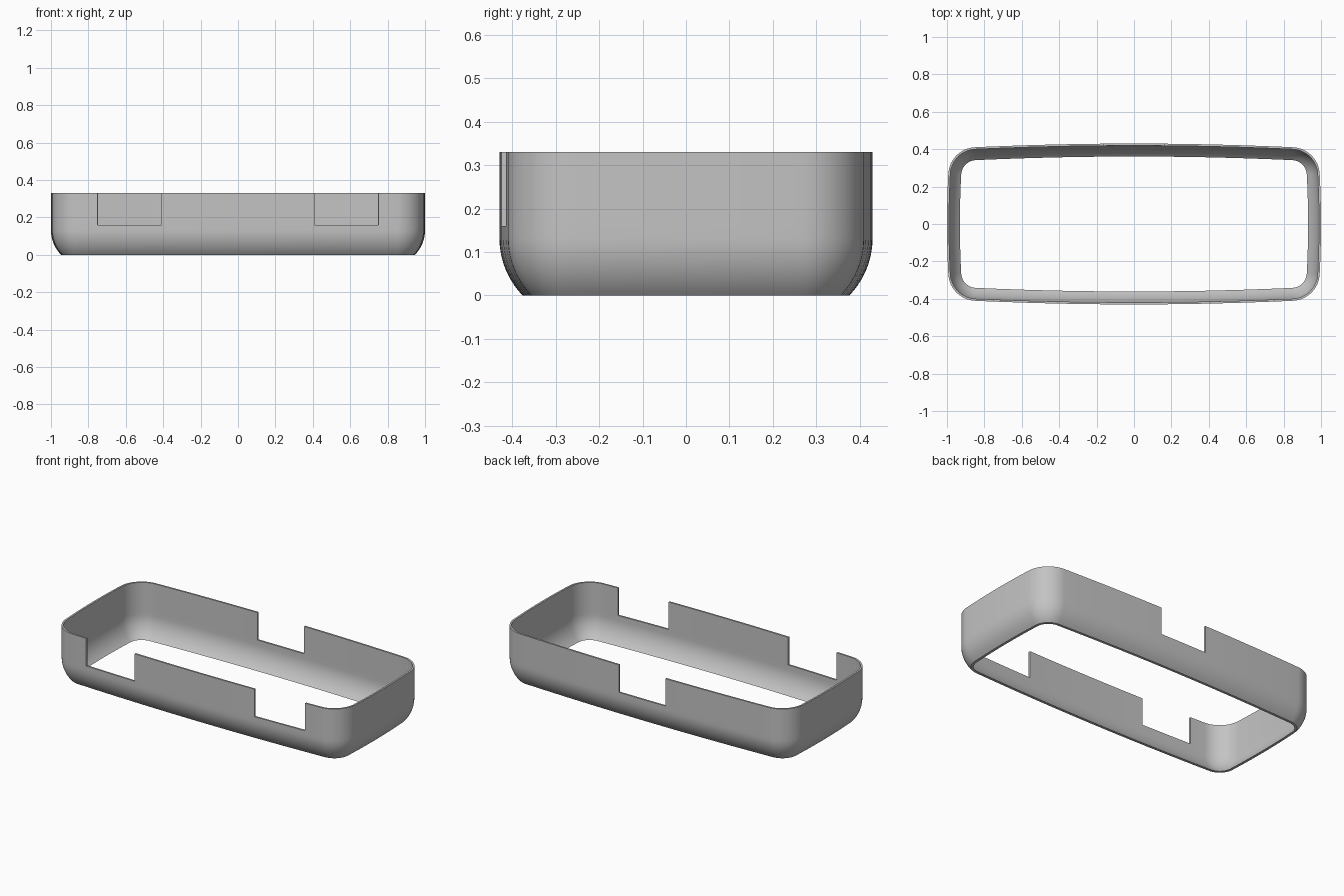
import bpy
import bmesh
import math
from mathutils import Vector
from mathutils.geometry import intersect_sphere_sphere_2d

if "Cube" in bpy.data.objects:
    bpy.data.objects.remove(bpy.data.objects["Cube"], do_unlink=True)

HALF_X, HALF_Y, HEIGHT = 1.0, 0.43, 0.33
WALL = 0.011
BOW_LONG, BOW_SHORT, CORNER = 18.5, 5.0, 0.15    # plan radii
CURL, CURL_Z = 0.19, 0.132                       # lower edge rounding
NOTCH_Z = 0.16
BACK_NOTCH, FRONT_NOTCH = 0.16, (0.41, 0.75)


def quarter_outline():
    """Points with outward normals, from mid back to mid left side."""
    c_long = Vector((0, HALF_Y - BOW_LONG))
    c_short = Vector((HALF_X - BOW_SHORT, 0))
    hits = intersect_sphere_sphere_2d(c_long, BOW_LONG - CORNER,
                                      c_short, BOW_SHORT - CORNER)
    c_corner = max(hits, key=lambda p: p.x + p.y)
    n_start = (c_corner - c_long).normalized()
    n_end = (c_corner - c_short).normalized()
    out = []
    # bowed long side, with columns on the notch edges
    for x in (0, BACK_NOTCH, 0.28, FRONT_NOTCH[0], 0.58, FRONT_NOTCH[1]):
        n = Vector((x, math.sqrt(BOW_LONG ** 2 - x * x))) / BOW_LONG
        out.append((c_long + n * BOW_LONG, n))
    # rounded corner
    a0, a1 = (math.atan2(n.y, n.x) for n in (n_start, n_end))
    steps = 16
    for i in range(steps + 1):
        a = a0 + (a1 - a0) * i / steps
        n = Vector((math.cos(a), math.sin(a)))
        out.append((c_corner + n * CORNER, n))
    # bowed short side
    for i in range(1, 6):
        a = a1 * (1 - i / 5)
        n = Vector((math.cos(a), math.sin(a)))
        out.append((c_short + n * BOW_SHORT, n))
    return out


def flip(points, sx, sy):
    s = Vector((sx, sy))
    return [(p * s, n * s) for p, n in points]


def curl_arc(radius, steps=10):
    """Lower rounding, from z = 0 up to the straight wall, as (inset, z)."""
    end = math.asin(CURL_Z / radius)
    angles = [end * (1 - i / steps) for i in range(steps + 1)]
    return [(CURL - radius * math.cos(a), CURL_Z - radius * math.sin(a))
            for a in angles]


def in_notch(p):
    if p.y > 0:
        return abs(p.x) < BACK_NOTCH
    return FRONT_NOTCH[0] < abs(p.x) < FRONT_NOTCH[1]


# plan outline mirrored to a full ring
quarter = quarter_outline()
ring = (quarter
        + flip(quarter, 1, -1)[::-1][1:]
        + flip(quarter, -1, -1)[1:]
        + flip(quarter, -1, 1)[::-1][1:-1])

# closed wall cross-section: outer skin up, inner skin down
outer, inner = curl_arc(CURL), curl_arc(CURL - WALL)
low = len(outer)
profile = (outer + [(0, NOTCH_Z), (0, HEIGHT), (WALL, HEIGHT), (WALL, NOTCH_Z)]
           + inner[::-1])

# sweep the cross-section, leaving the notches open
bm = bmesh.new()
columns = [[bm.verts.new((p.x - n.x * d, p.y - n.y * d, z)) for d, z in profile]
           for p, n in ring]
count, size = len(ring), len(profile)
cut = [in_notch((ring[i][0] + ring[(i + 1) % count][0]) / 2)
       for i in range(count)]
for i in range(count):
    a, b = columns[i], columns[(i + 1) % count]
    for k in range(size):
        if cut[i] and low <= k < low + 3:
            continue
        m = (k + 1) % size
        bm.faces.new((a[k], a[m], b[m], b[k]))
    if cut[i]:    # notch floor
        bm.faces.new((a[low], a[low + 3], b[low + 3], b[low]))
    if cut[i] != cut[i - 1]:    # notch side
        bm.faces.new(a[low:low + 4])
bmesh.ops.delete(bm, geom=[v for v in bm.verts if not v.link_faces],
                 context='VERTS')
bmesh.ops.recalc_face_normals(bm, faces=bm.faces[:])
mesh = bpy.data.meshes.new("bumper_frame")
bm.to_mesh(mesh)
bm.free()
frame = bpy.data.objects.new("bumper_frame", mesh)
bpy.context.collection.objects.link(frame)

# plain grey finish
grey = bpy.data.materials.new("light grey")
grey.use_nodes = True
colour = (0.55, 0.55, 0.55, 1)
grey.diffuse_color = colour
grey.node_tree.nodes["Principled BSDF"].inputs["Base Color"].default_value = colour
mesh.materials.append(grey)

bpy.ops.object.select_all(action='DESELECT')
frame.select_set(True)
bpy.context.view_layer.objects.active = frame
bpy.ops.object.shade_smooth_by_angle(angle=math.radians(30))
